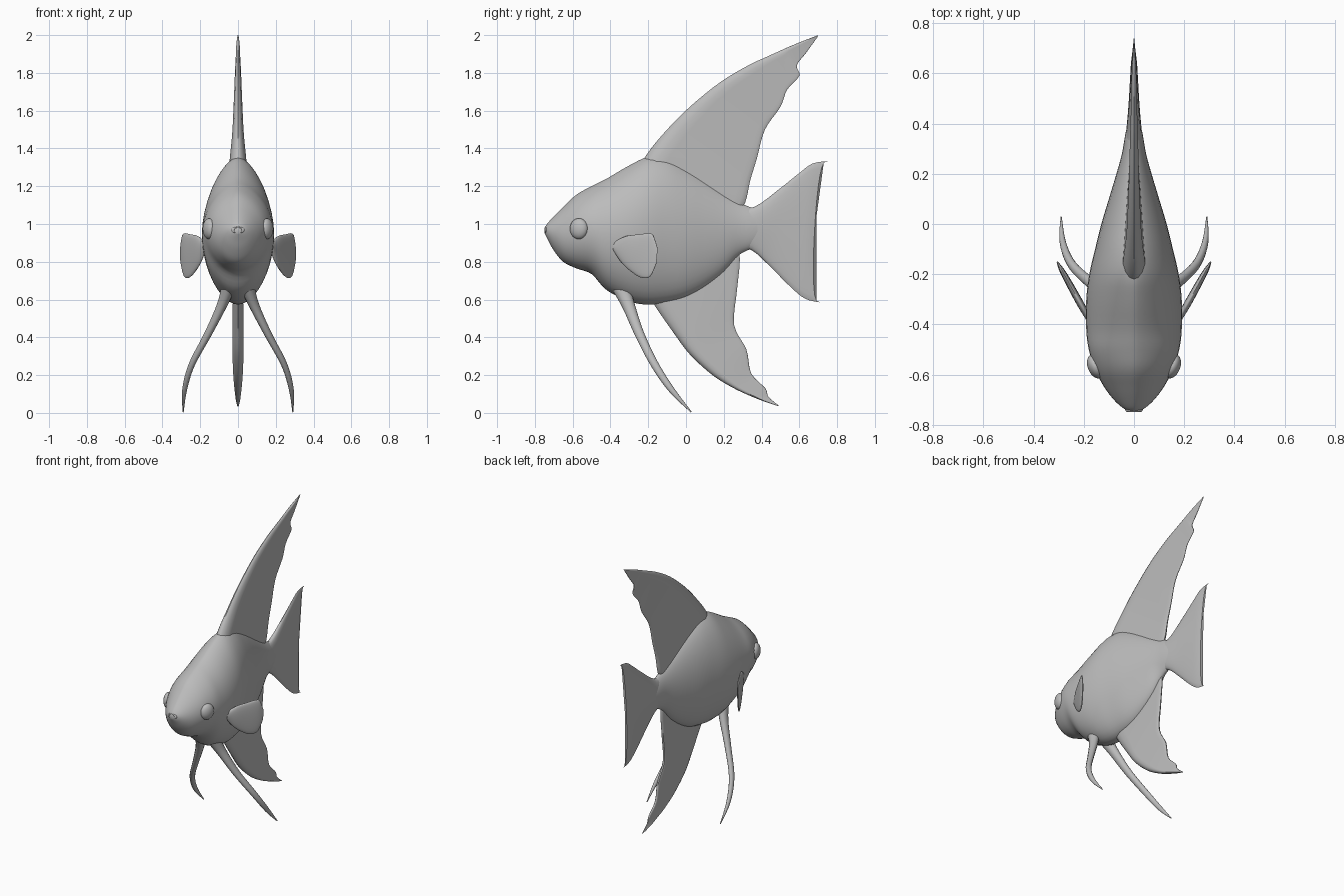
import bpy, bmesh, math
from mathutils import Vector

if "Cube" in bpy.data.objects:
    bpy.data.objects.remove(bpy.data.objects["Cube"])

grey = bpy.data.materials.new("plain_grey")
grey.diffuse_color = (0.5, 0.5, 0.5, 1)
grey.use_nodes = True
grey.node_tree.nodes["Principled BSDF"].inputs["Base Color"].default_value = grey.diffuse_color


def smooth(rows, n):
    """Catmull-Rom resampling of a list of equal-length tuples."""
    pts = [rows[0]] + list(rows) + [rows[-1]]
    out = []
    for i in range(1, len(pts) - 2):
        for k in range(n):
            t = k / n
            out.append(tuple(
                0.5 * (2 * b + (c - a) * t + (2 * a - 5 * b + 4 * c - d) * t * t
                       + (3 * b - a - 3 * c + d) * t ** 3)
                for a, b, c, d in zip(*pts[i - 1:i + 3])))
    return out + [tuple(rows[-1])]


def finish(ob, angle=50):
    ob.data.materials.append(grey)
    bpy.ops.object.select_all(action='DESELECT')
    ob.select_set(True)
    bpy.context.view_layer.objects.active = ob
    bpy.ops.object.shade_smooth_by_angle(angle=math.radians(angle))


def loft(name, rings):
    """Skin closed rings of points and cap both ends."""
    bm = bmesh.new()
    vr = [[bm.verts.new(p) for p in r] for r in rings]
    n = len(vr[0])
    for a, b in zip(vr, vr[1:]):
        for i in range(n):
            j = (i + 1) % n
            bm.faces.new((a[i], a[j], b[j], b[i]))
    bm.faces.new(vr[0][::-1])
    bm.faces.new(vr[-1])
    bmesh.ops.recalc_face_normals(bm, faces=bm.faces)
    me = bpy.data.meshes.new(name)
    bm.to_mesh(me)
    bm.free()
    ob = bpy.data.objects.new(name, me)
    bpy.context.collection.objects.link(ob)
    finish(ob)


def fin(name, rows, foil, steps=4, place=lambda x, y, z: (x, y, z)):
    """Rows: first edge y, z, second edge y, z, half thickness, bow of the middle."""
    m = 14
    us = [0.5 - 0.5 * math.cos(math.pi * i / m) for i in range(m + 1)]
    rings = []
    for ay, az, by, bz, th, bow in smooth(rows, steps):
        def pt(u, side):
            y = ay + (by - ay) * u - bow * (4 * u * (1 - u)) ** 0.3
            return place(side * th * foil(u), y, az + (bz - az) * u)
        rings.append([pt(u, 1) for u in us] + [pt(u, -1) for u in us[-2:0:-1]])
    loft(name, rings)


def lead_heavy(u):      # thick rounded leading edge, thin trailing edge
    return min(1, math.sqrt(u / 0.1)) * (1 - 0.72 * u) * min(1, (1 - u) / 0.03 + 0.3)


def even(u):            # flat plate with rounded edges
    return max(0, 4 * u * (1 - u)) ** 0.4


# Body: y, bottom z, top z, half width
body = [(-.748, .95, .98, .015), (-.732, .918, 1.005, .045), (-.70, .86, 1.04, .08),
        (-.65, .80, 1.09, .118), (-.58, .765, 1.155, .155), (-.50, .735, 1.20, .18),
        (-.42, .65, 1.24, .19), (-.30, .59, 1.31, .19), (-.20, .573, 1.355, .178),
        (-.10, .583, 1.35, .155), (0, .61, 1.30, .13), (.10, .665, 1.235, .10),
        (.20, .745, 1.165, .07), (.28, .835, 1.115, .048), (.36, .875, 1.08, .034),
        (.46, .92, 1.03, .012)]
rings = []
for y, lo, hi, w in smooth(body, 4):
    ring = []
    for i in range(40):
        a = 2 * math.pi * i / 40
        s, c = math.sin(a), math.cos(a)
        x = w * math.copysign(abs(s) ** (1.3 if c > 0 else 1.05), s)
        ring.append((x, y, (lo + hi) / 2 + (hi - lo) / 2 * c))
    rings.append(ring)
loft("body", rings)

# Tall dorsal fin with a ragged trailing edge
fin("dorsal_fin", [
    (-.30, 1.20, .25, 1.02, .06, 0), (-.21, 1.365, .312, 1.11, .048, 0),
    (-.10, 1.50, .34, 1.23, .034, 0), (.02, 1.62, .376, 1.35, .027, 0),
    (.18, 1.75, .418, 1.50, .021, 0), (.33, 1.84, .50, 1.62, .017, 0),
    (.42, 1.882, .535, 1.71, .014, 0), (.50, 1.918, .60, 1.785, .012, 0),
    (.54, 1.936, .587, 1.84, .011, 0), (.61, 1.965, .635, 1.905, .009, 0),
    (.70, 2.0, .70, 1.995, .003, 0)], lead_heavy)

# Swept anal fin
fin("anal_fin", [
    (-.22, .66, .26, .92, .03, 0), (-.16, .56, .285, .82, .03, 0),
    (-.07, .43, .27, .65, .032, 0), (.02, .31, .255, .465, .032, 0),
    (.14, .20, .32, .335, .028, 0), (.25, .132, .345, .21, .022, 0),
    (.34, .09, .42, .13, .016, 0), (.41, .062, .437, .085, .012, 0),
    (.49, .035, .49, .04, .004, 0)], lead_heavy)

# Forked tail fin
fin("tail_fin", [
    (.25, 1.09, .25, .89, .04, 0), (.36, 1.09, .35, .86, .032, 0),
    (.50, 1.19, .445, .775, .022, 0), (.60, 1.27, .55, .67, .016, 0),
    (.67, 1.32, .63, .605, .012, .01), (.75, 1.333, .71, .585, .006, .05)], even)

for side, tag in ((1, "right"), (-1, "left")):
    # Pectoral fin, angled out from the flank
    fin("pectoral_fin_" + tag, [
        (-.39, .90, -.385, .86, .012, 0), (-.32, .935, -.345, .80, .016, 0),
        (-.25, .945, -.30, .755, .016, 0), (-.185, .95, -.24, .717, .014, 0),
        (-.165, .92, -.19, .722, .010, 0), (-.15, .87, -.157, .79, .004, 0)],
        even, place=lambda x, y, z: (side * (x + .19 + .55 * (y + .36)), y, z))

    # Trailing pelvic filament: x, y, z, radius
    path = smooth([(.045, -.35, .68, .05), (.085, -.305, .57, .034), (.16, -.245, .415, .025),
                   (.245, -.165, .255, .021), (.283, -.075, .12, .016),
                   (.29, .028, .004, .003)], 5)
    rings = []
    for i, (x, y, z, r) in enumerate(path):
        a, b = path[max(i - 1, 0)], path[min(i + 1, len(path) - 1)]
        d = (Vector(b[:3]) - Vector(a[:3])).normalized()
        u = d.cross(Vector((1, 0, 0))).normalized()
        v = d.cross(u)
        ring = []
        for k in range(12):
            t = 2 * math.pi * k / 12
            p = Vector((x, y, z)) + r * (u * math.cos(t) + v * 0.8 * math.sin(t))
            ring.append((side * p.x, p.y, max(p.z, 0)))
        rings.append(ring)
    loft("pelvic_filament_" + tag, rings)

    # Bulging eye
    bpy.ops.mesh.primitive_uv_sphere_add(segments=28, ring_count=16, radius=1,
                                         location=(side * .153, -.567, .975),
                                         rotation=(0, 0, -side * .38))
    eye = bpy.context.object
    eye.name = "eye_" + tag
    eye.scale = (.031, .05, .055)
    finish(eye)

# Lips
bpy.ops.mesh.primitive_torus_add(major_segments=24, minor_segments=10, major_radius=.026,
                                 minor_radius=.009, location=(0, -.739, .968),
                                 rotation=(math.pi / 2, 0, 0))
lips = bpy.context.object
lips.name = "lips"
lips.scale = (1, .55, 1)
finish(lips)
